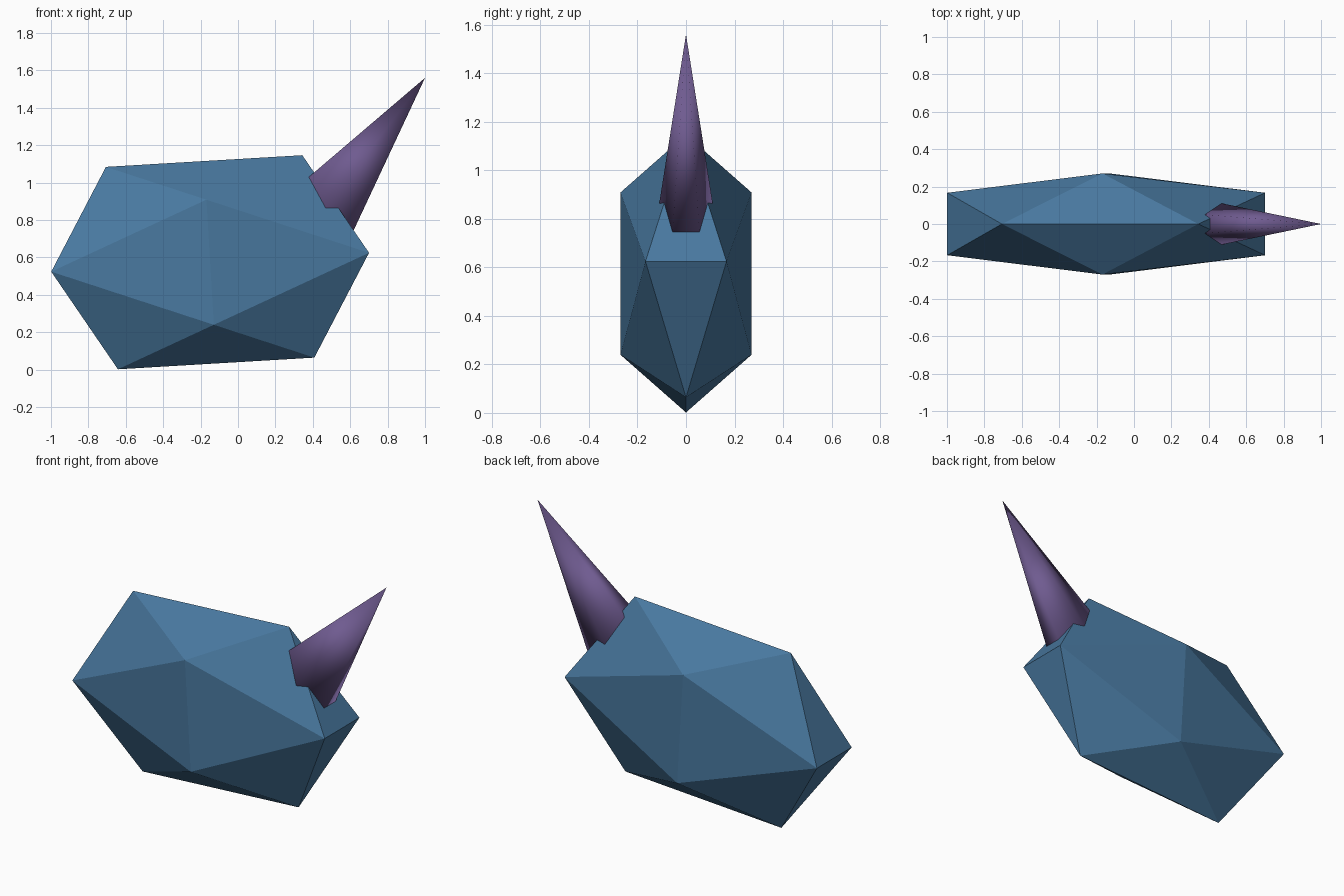
import bpy, bmesh, math
from mathutils import Vector, Matrix

if "Cube" in bpy.data.objects:
    bpy.data.objects.remove(bpy.data.objects["Cube"])

PHI = (1 + math.sqrt(5)) / 2


def colour(obj, name, rgb):
    mat = bpy.data.materials.new(name)
    mat.diffuse_color = (*rgb, 1)
    mat.use_nodes = True
    mat.node_tree.nodes["Principled BSDF"].inputs["Base Color"].default_value = mat.diffuse_color
    obj.data.materials.append(mat)


# Body: flattened icosahedron made as the hull of three golden rectangles
bm = bmesh.new()
for a in (-1, 1):
    for b in (-PHI, PHI):
        for co in ((a, 0, b), (b, a, 0), (0, b, a)):
            bm.verts.new(co)
bmesh.ops.convex_hull(bm, input=bm.verts[:])
bm.transform(Matrix.Translation((-0.149, 0, 0.574))
             @ Matrix.Rotation(math.radians(-3.4), 4, 'Y')
             @ Matrix.Diagonal((0.526, 0.167, 0.335, 1)))
bmesh.ops.recalc_face_normals(bm, faces=bm.faces[:])
mesh = bpy.data.meshes.new("body")
bm.to_mesh(mesh)
bm.free()
body = bpy.data.objects.new("body", mesh)
bpy.context.collection.objects.link(body)
colour(body, "blue", (0.066, 0.19, 0.35))

# Spike: flattened six-sided cone, smooth shaded, its base sunk into the body
tip = Vector((1.0, 0, 1.56))
angle = math.radians(37.3)
axis = Vector((math.sin(angle), 0, math.cos(angle)))
bpy.ops.mesh.primitive_cone_add(vertices=6, radius1=0.25, radius2=0, depth=1.0,
                                location=tip - axis * 0.5, rotation=(0, angle, 0))
spike = bpy.context.object
spike.name = "spike"
spike.scale = (1, 0.504, 1)
bpy.ops.object.transform_apply(location=False, rotation=True, scale=True)
bpy.ops.object.shade_smooth()
colour(spike, "purple", (0.16, 0.105, 0.28))
